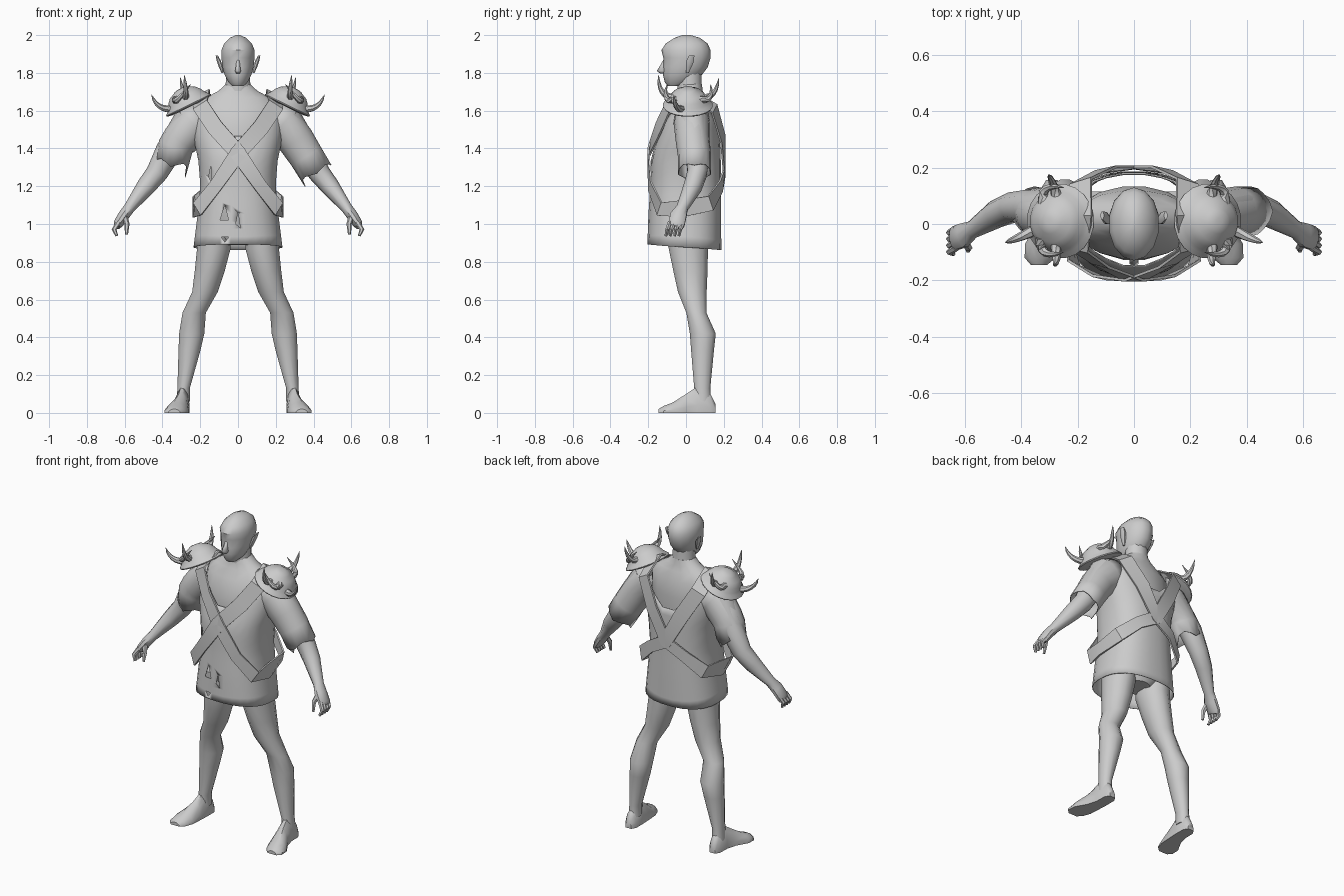
import bpy, bmesh, math
from mathutils import Vector, Matrix

grey = bpy.data.materials.new("plain grey")
grey.diffuse_color = (0.6, 0.6, 0.6, 1)
Y = Vector((0, 1, 0))


def loft(name, rings, caps=True, mirror=False, angle=40):
    """Skin a list of equal-length point rings."""
    bm = bmesh.new()
    vs = [[bm.verts.new(p) for p in r] for r in rings]
    n = len(rings[0])
    for a, b in zip(vs, vs[1:]):
        for i in range(n):
            bm.faces.new((a[i], a[(i + 1) % n], b[(i + 1) % n], b[i]))
    if caps:
        bm.faces.new(vs[0][::-1])
        bm.faces.new(vs[-1])
    bmesh.ops.recalc_face_normals(bm, faces=bm.faces[:])
    me = bpy.data.meshes.new(name)
    bm.to_mesh(me)
    bm.free()
    for p in me.polygons:
        p.use_smooth = True
    me.set_sharp_from_angle(angle=math.radians(angle))
    me.materials.append(grey)
    ob = bpy.data.objects.new(name, me)
    bpy.context.collection.objects.link(ob)
    if mirror:
        ob.modifiers.new("mirror", 'MIRROR').use_mirror_merge = False
    return ob


def ring(z, cx, rx, yf, yb, n=12, e=1.0):
    """Horizontal (super)ellipse between a front and a back y."""
    pts = []
    for i in range(n):
        a = 2 * math.pi * (i + .5) / n
        c, s = math.cos(a), math.sin(a)
        c, s = math.copysign(abs(c) ** e, c), math.copysign(abs(s) ** e, s)
        pts.append(Vector((cx + rx * c, (yf + yb) / 2 + (yb - yf) / 2 * s, z)))
    return pts


def tube_rings(path, n=10):
    """Rings square to a path of (x, y, z, radius, side radius)."""
    P = [Vector(p[:3]) for p in path]
    out, last = [], None
    for i, p in enumerate(path):
        t = (P[min(i + 1, len(P) - 1)] - P[max(i - 1, 0)]).normalized()
        u = t.cross(Y).normalized()
        if last and u.dot(last) < 0:
            u = -u
        last, v = u, t.cross(u)
        out.append([P[i] + u * p[3] * math.cos(2 * math.pi * k / n)
                    + v * p[4] * math.sin(2 * math.pi * k / n) for k in range(n)])
    return out


# Head, nose, ears and neck
loft("head", [ring(*r, n=14) for r in [
    (1.73, 0, .03, -.095, -.03), (1.75, 0, .052, -.112, .04), (1.79, 0, .073, -.122, .085),
    (1.83, 0, .084, -.122, .115), (1.88, 0, .09, -.12, .13), (1.92, 0, .09, -.13, .13),
    (1.955, 0, .076, -.108, .115), (1.985, 0, .045, -.062, .075), (2.0, 0, .012, -.02, .025)]])
loft("nose", [ring(*r, n=6) for r in [
    (1.798, 0, .012, -.138, -.10), (1.81, 0, .018, -.155, -.10),
    (1.84, 0, .012, -.136, -.10), (1.87, 0, .009, -.12, -.10)]], angle=80)
loft("ear", [ring(*r, n=8) for r in [
    (1.80, .082, .006, .0, .015), (1.83, .09, .012, -.002, .03),
    (1.865, .102, .012, .0, .045), (1.893, .113, .006, .015, .045)]], mirror=True)
loft("neck", [ring(*r) for r in [
    (1.6, 0, .08, -.05, .10), (1.68, 0, .07, -.045, .085), (1.8, 0, .065, -.05, .085)]])

# Body under the tunic
loft("torso", [ring(*r, n=16) for r in [
    (.89, 0, .08, -.06, .10), (.96, 0, .19, -.10, .13), (1.2, 0, .16, -.10, .13),
    (1.4, 0, .19, -.13, .13), (1.52, 0, .22, -.125, .135), (1.62, 0, .215, -.085, .12),
    (1.67, 0, .17, -.055, .10), (1.705, 0, .105, -.045, .09), (1.74, 0, .066, -.04, .085)]])

# Legs and feet
loft("leg", [ring(*r) for r in [
    (1.0, .13, .085, -.10, .12), (.87, .128, .092, -.095, .12), (.75, .15, .082, -.07, .117),
    (.64, .175, .07, -.045, .112), (.53, .232, .064, 0, .11), (.42, .245, .069, .018, .16),
    (.33, .257, .06, .025, .15), (.13, .288, .034, .042, .13), (.06, .29, .036, .04, .135)]],
     mirror=True)
foot = []
for y, cx, w, h in [(.157, .292, .02, .045), (.13, .292, .036, .10), (.06, .293, .037, .14),
                    (0, .303, .044, .10), (-.07, .325, .062, .055), (-.12, .335, .054, .036),
                    (-.145, .337, .03, .02)]:
    foot.append([Vector((cx + w * x, y, h * z)) for x, z in
                 [(1, 0), (1, .3), (.7, .75), (.25, 1), (-.25, 1), (-.7, .75), (-1, .3), (-1, 0)]])
loft("foot", foot, mirror=True)

# Arms, hands, fingers
loft("arm", tube_rings([
    (.25, .03, 1.56, .085, .08), (.37, .06, 1.38, .07, .065), (.43, .06, 1.27, .058, .055),
    (.49, .035, 1.195, .05, .05), (.575, -.02, 1.085, .03, .032), (.605, -.04, 1.045, .03, .045),
    (.635, -.05, 1.0, .026, .045), (.64, -.055, .985, .017, .04)]), mirror=True)
for i in range(4):
    d = (i - 1.5) * .023
    loft("finger", tube_rings([
        (.632, -.05 + d, 1.01, .014, .012), (.656, -.065 + d, .97, .013, .011),
        (.642, -.072 + d, .938, .008, .008)], 6), mirror=True)
loft("thumb", tube_rings([
    (.605, -.06, 1.05, .018, .015), (.588, -.085, 1.0, .014, .013),
    (.59, -.095, .945, .008, .008)], 6), mirror=True)

# Tunic: widths by height, open V neckline front and back
PROFILE = [(.85, .24, -.207, .188), (1.05, .215, -.20, .187), (1.2, .20, -.19, .185),
           (1.35, .212, -.185, .185), (1.45, .238, -.155, .18), (1.56, .245, -.12, .17),
           (1.62, .23, -.09, .15), (1.69, .17, -.04, .095)]


def width_at(z):
    for a, b in zip(PROFILE, PROFILE[1:]):
        if z <= b[0]:
            f = (z - a[0]) / (b[0] - a[0])
            return [p + (q - p) * f for p, q in zip(a[1:], b[1:])]
    return PROFILE[-1][1:]


N = 28
rows = []
for j in range(15):
    row = []
    for i in range(N):
        a = 2 * math.pi * (i + .5) / N
        top = 1.44 + 1.2 * abs(.2 * math.cos(a))
        hem = .877 - .015 * math.sin(a)
        z = hem + (top - hem) * j / 14
        rx, yf, yb = width_at(z)
        row.append(ring(z, 0, rx, yf, yb, N, .82)[i])
    rows.append(row)
tunic = loft("tunic", rows, caps=False, angle=60)
sol = tunic.modifiers.new("cloth", 'SOLIDIFY')
sol.thickness, sol.offset = .004, -1

# Torn holes in the front of the tunic
for pts in [[(-.095, 1.02), (-.05, 1.02), (-.07, 1.1)], [(-.012, 1.0), (.012, .98), (0, 1.06)],
            [(-.09, .932), (-.048, .932), (-.07, .905)], [(-.155, 1.25), (-.14, 1.22), (-.143, 1.31)]]:
    cut = loft("hole_cutter", [[Vector((x, y, z)) for x, z in pts] for y in (-.3, -.12)])
    cut.hide_render = True
    cut.display_type = 'WIRE'
    b = tunic.modifiers.new("hole", 'BOOLEAN')
    b.operation, b.object = 'DIFFERENCE', cut

# Sleeves, ragged at the opening, one shorter than the other
for name, s, end, jag in [
        ("right_sleeve", 1, [(.36, .045, 1.36, .092, .088), (.412, .045, 1.275, .09, .088)], .018),
        ("left_sleeve", -1, [(.33, .04, 1.41, .094, .088), (.35, .045, 1.325, .088, .088)], .03)]:
    rs = tube_rings([(.18, .03, 1.55, .105, .095), (.235, .03, 1.53, .105, .095),
                     (.305, .035, 1.445, .098, .09)] + end, 16)
    t = (Vector(end[1][:3]) - Vector(end[0][:3])).normalized()
    mid = Vector(end[1][:3])
    tip = min(range(16), key=lambda k: rs[-1][k].x)       # hanging shred below the arm
    rs[-1] = [p + t * (jag * (2 if k == tip else .6) if (k - tip) % 4 == 0
                       else -jag * .4 if (k - tip) % 4 == 2 else 0)
              for k, p in enumerate(rs[-1])]
    rs = [[Vector((p.x * s, p.y, p.z)) for p in r] for r in rs]
    ob = loft(name, rs, caps=False, angle=60)
    m = ob.modifiers.new("cloth", 'SOLIDIFY')
    m.thickness, m.offset = .004, -1

# Crossed harness straps: one closed ribbon, mirrored
path = [(.19, .03, 1.69, .09), (.2, -.09, 1.63, .09), (.12, -.145, 1.51, .09), (0, -.2, 1.375, .085),
        (-.12, -.19, 1.2, .07), (-.215, -.14, 1.08, .08), (-.232, -.03, 1.08, .09),
        (-.22, .13, 1.11, .085), (-.12, .185, 1.2, .07), (0, .203, 1.27, .08),
        (.1, .195, 1.45, .09), (.19, .15, 1.61, .09)]
rings = []
for i, p in enumerate(path):
    c = Vector(p[:3])
    t = (Vector(path[(i + 1) % len(path)][:3]) - Vector(path[i - 1][:3])).normalized()
    n = (c - Vector((c.x * .6, .02, min(c.z, 1.55)))).normalized()
    w = n.cross(t).normalized() * p[3] / 2
    n = t.cross(w).normalized() * .005
    n = n if n.dot(c - Vector((0, 0, 1.4))) > 0 else -n
    rings.append([c + w + n, c - w + n, c - w - n, c + w - n])
loft("harness_strap", rings + [rings[0]], caps=False, mirror=True, angle=25)

# Shoulder guards: brimmed domes tilted outward
tilt = Matrix.Translation((.262, .01, 1.63)) @ Matrix.Rotation(math.radians(26), 4, 'Y')
loft("shoulder_guard", [[tilt @ p for p in ring(h, 0, r, -r, r, 20)] for r, h in [
    (.10, -.012), (.13, -.006), (.133, 0), (.118, .016), (.108, .028), (.096, .05),
    (.075, .073), (.045, .087), (.037, .093), (.012, .097)]], mirror=True, angle=45)

# Curved horns on the shoulder guards: base, bend, tip
for a, b, c in [[(.35, -.02, 1.61), (.43, -.06, 1.60), (.458, -.065, 1.685)],
                [(.28, -.06, 1.67), (.27, -.15, 1.67), (.285, -.145, 1.79)],
                [(.33, -.05, 1.66), (.34, -.13, 1.63), (.25, -.10, 1.74)],
                [(.27, .08, 1.67), (.29, .16, 1.66), (.305, .175, 1.775)],
                [(.32, .07, 1.66), (.34, .15, 1.64), (.25, .13, 1.74)]]:
    a, b, c = Vector(a), Vector(b), Vector(c)
    pts = []
    for k in range(7):
        f = k / 6
        r = .02 * (1 - f) ** .6 + .001
        pts.append((*(a * (1 - f) ** 2 + b * 2 * f * (1 - f) + c * f * f), r, r))
    loft("horn", tube_rings(pts, 7), mirror=True)
